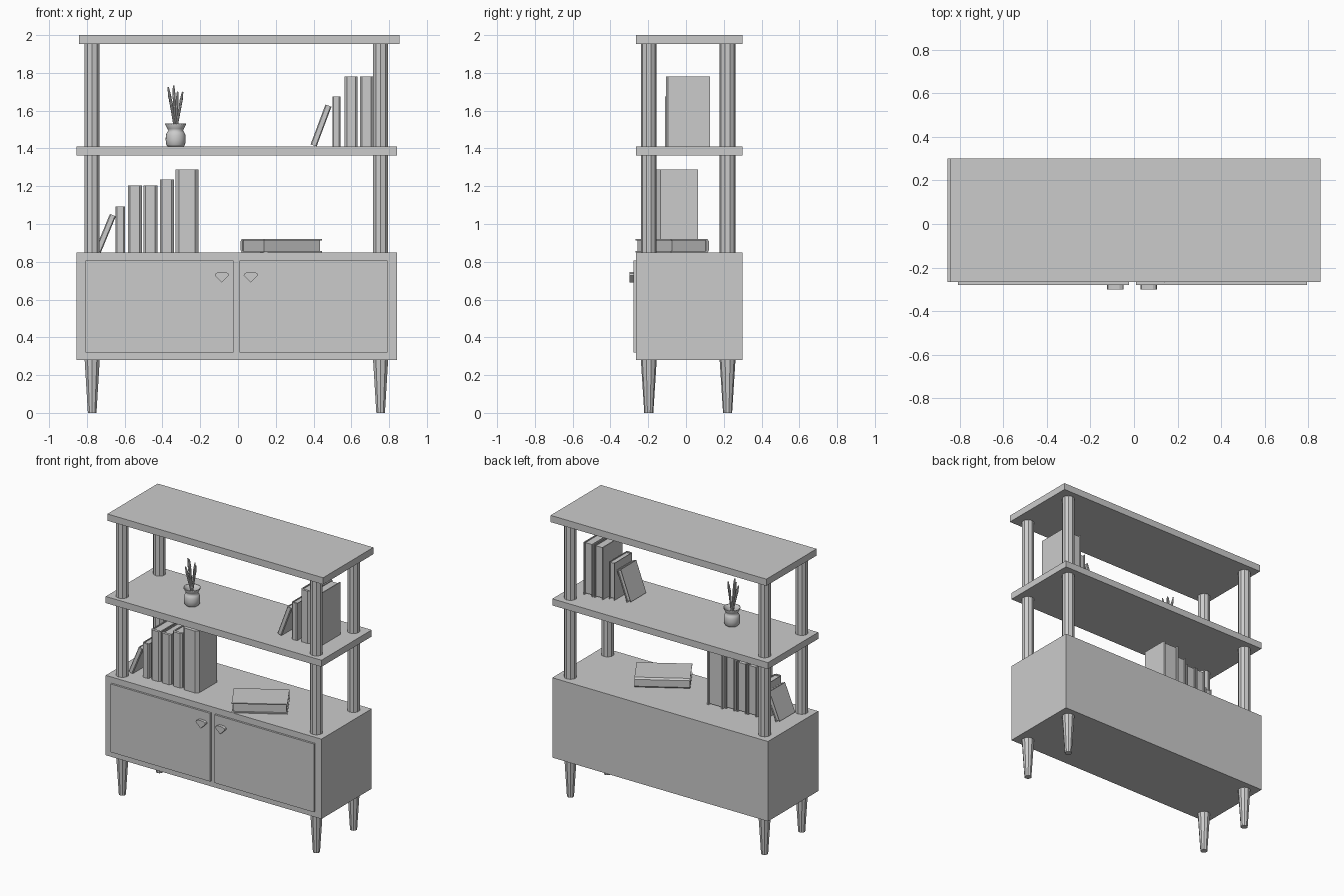
import bpy, bmesh, math
from mathutils import Matrix, Vector

if "Cube" in bpy.data.objects:
    bpy.data.objects.remove(bpy.data.objects["Cube"])


def finish(name, bm, matrix=None, smooth=False):
    bmesh.ops.recalc_face_normals(bm, faces=bm.faces)
    me = bpy.data.meshes.new(name)
    bm.to_mesh(me)
    bm.free()
    ob = bpy.data.objects.new(name, me)
    bpy.context.collection.objects.link(ob)
    if matrix:
        ob.matrix_world = matrix
    if smooth:
        for p in me.polygons:
            p.use_smooth = True
    return ob


def add_box(bm, lo, hi):
    lo, hi = Vector(lo), Vector(hi)
    m = Matrix.Translation((lo + hi) / 2) @ Matrix.Diagonal((*(hi - lo), 1))
    bmesh.ops.create_cube(bm, size=1, matrix=m)


def box(name, lo, hi):
    bm = bmesh.new()
    add_box(bm, lo, hi)
    return finish(name, bm)


def add_prism(bm, points, direction):
    face = bm.faces.new([bm.verts.new(p) for p in points])
    ext = bmesh.ops.extrude_face_region(bm, geom=[face], use_keep_orig=True)
    verts = [v for v in ext["geom"] if isinstance(v, bmesh.types.BMVert)]
    bmesh.ops.translate(bm, verts=verts, vec=direction)


def add_cone(bm, base, tip, r1, r2, sides):
    base, tip = Vector(base), Vector(tip)
    axis = tip - base
    m = Matrix.Translation((base + tip) / 2) @ axis.to_track_quat('Z', 'X').to_matrix().to_4x4()
    bmesh.ops.create_cone(bm, cap_ends=True, segments=sides, radius1=r1,
                          radius2=r2, depth=axis.length, matrix=m)


def cone(name, base, tip, r1, r2, sides=10):
    bm = bmesh.new()
    add_cone(bm, base, tip, r1, r2, sides)
    return finish(name, bm)


def book(name, w, d, h, matrix):
    """Cover wrapped round inset pages; base centre at origin, spine at -y."""
    bm = bmesh.new()
    a, t, c = w / 2, w * 0.1, w * 0.16
    cover = [(-a, d), (-a, c), (-a + c, 0), (a - c, 0), (a, c), (a, d),
             (a - t, d), (a - t, c + t), (-a + t, c + t), (-a + t, d)]
    add_prism(bm, [(x, y, 0) for x, y in cover], (0, 0, h))
    add_box(bm, (-a + t, c, 0.007), (a - t, d - 0.01, h - 0.007))
    return finish(name, bm, matrix)


# Cabinet and shelves
box("cabinet", (-0.855, -0.265, 0.281), (0.842, 0.3, 0.849))
box("middle_shelf", (-0.855, -0.265, 1.363), (0.842, 0.3, 1.41))
box("top_shelf", (-0.842, -0.265, 1.952), (0.855, 0.3, 2.0))

# Doors with fan-shaped handles
for side, x0, x1, hx in (("left", -0.807, -0.024, -0.085), ("right", 0.009, 0.792, 0.068)):
    box(side + "_door", (x0, -0.279, 0.321), (x1, -0.26, 0.806))
    bm = bmesh.new()
    fan = [(0, 0.69), (0.038, 0.728), (0.034, 0.738), (0.018, 0.746),
           (-0.018, 0.746), (-0.034, 0.738), (-0.038, 0.728)]
    add_prism(bm, [(hx + x, -0.275, z) for x, z in fan], (0, -0.025, 0))
    finish(side + "_handle", bm)

# Tapered legs and shelf posts
for sx, x in (("left", -0.772), ("right", 0.755)):
    for sy, y in (("front", -0.197), ("back", 0.22)):
        tag = sy + "_" + sx
        cone(tag + "_leg", (x, y, 0), (x, y, 0.281), 0.024, 0.042)
        cone(tag + "_lower_post", (x, y, 0.849), (x, y, 1.363), 0.042, 0.042)
        cone(tag + "_upper_post", (x, y, 1.41), (x, y, 1.952), 0.042, 0.042)

# Upright books: left, right, spine y, back y, bottom, top
upright = [
    (-0.649, -0.599, -0.15, 0.03, 0.849, 1.093),
    (-0.583, -0.509, -0.15, 0.04, 0.849, 1.204),
    (-0.501, -0.427, -0.15, 0.04, 0.849, 1.204),
    (-0.414, -0.340, -0.15, 0.045, 0.849, 1.236),
    (-0.332, -0.208, -0.156, 0.063, 0.849, 1.289),
    (0.499, 0.543, -0.112, 0.09, 1.41, 1.674),
    (0.565, 0.633, -0.107, 0.127, 1.41, 1.782),
    (0.646, 0.716, -0.107, 0.127, 1.41, 1.782),
]
for i, (x0, x1, y0, y1, z0, z1) in enumerate(upright):
    book(f"upright_book_{i + 1}", x1 - x0, y1 - y0, z1 - z0,
         Matrix.Translation(((x0 + x1) / 2, y0, z0)))

# Leaning books, pivoting on the lower right edge
for name, x, y, z, deg, h in (("lower_leaning_book", -0.726, -0.15, 0.849, 22.5, 0.207),
                              ("upper_leaning_book", 0.416, -0.108, 1.41, 20.5, 0.225)):
    w = 0.034
    book(name, w, 0.18, h, Matrix.Translation((x, y, z))
         @ Matrix.Rotation(math.radians(deg), 4, 'Y') @ Matrix.Translation((-w / 2, 0, 0)))

# Book lying flat, spine towards the back
ang = math.radians(31.5)
c, s = math.cos(ang), math.sin(ang)
book("flat_book", 0.071, 0.237, 0.36,
     Matrix(((0, s, c, 0.014), (0, -c, s, -0.066), (1, 0, 0, 0.8845), (0, 0, 0, 1))))

# Vase, lathed with a thin open wall
bm = bmesh.new()
profile = [(0, 0), (0.043, 0), (0.05, 0.01), (0.053, 0.035), (0.052, 0.06), (0.046, 0.075),
           (0.039, 0.083), (0.043, 0.094), (0.056, 0.118), (0.055, 0.123), (0.05, 0.12),
           (0.035, 0.09), (0.034, 0.08), (0.045, 0.06), (0.045, 0.015), (0, 0.012)]
vs = [bm.verts.new((r, 0, z)) for r, z in profile]
es = [bm.edges.new(p) for p in zip(vs, vs[1:])]
bmesh.ops.spin(bm, geom=vs + es, cent=(0, 0, 0), axis=(0, 0, 1),
               angle=math.tau, steps=24, use_duplicate=False)
bmesh.ops.remove_doubles(bm, verts=bm.verts, dist=0.0005)
finish("vase", bm, Matrix.Translation((-0.33, -0.045, 1.41)), True)

# Brushes standing in the vase
tips = [(-0.04, 0.01, 0.315), (-0.011, -0.015, 0.322), (0.01, 0.02, 0.29),
        (0.037, -0.01, 0.29), (-0.03, -0.03, 0.27)]
for i, p in enumerate(tips):
    tip = Vector(p)
    base = Vector((-0.3 * p[0], -0.3 * p[1], 0.015))
    neck = base.lerp(tip, 0.82)
    bm = bmesh.new()
    add_cone(bm, base, neck, 0.005, 0.008, 8)
    add_cone(bm, neck, tip, 0.009, 0.004, 8)
    finish(f"brush_{i + 1}", bm, Matrix.Translation((-0.33, -0.045, 1.41)))
